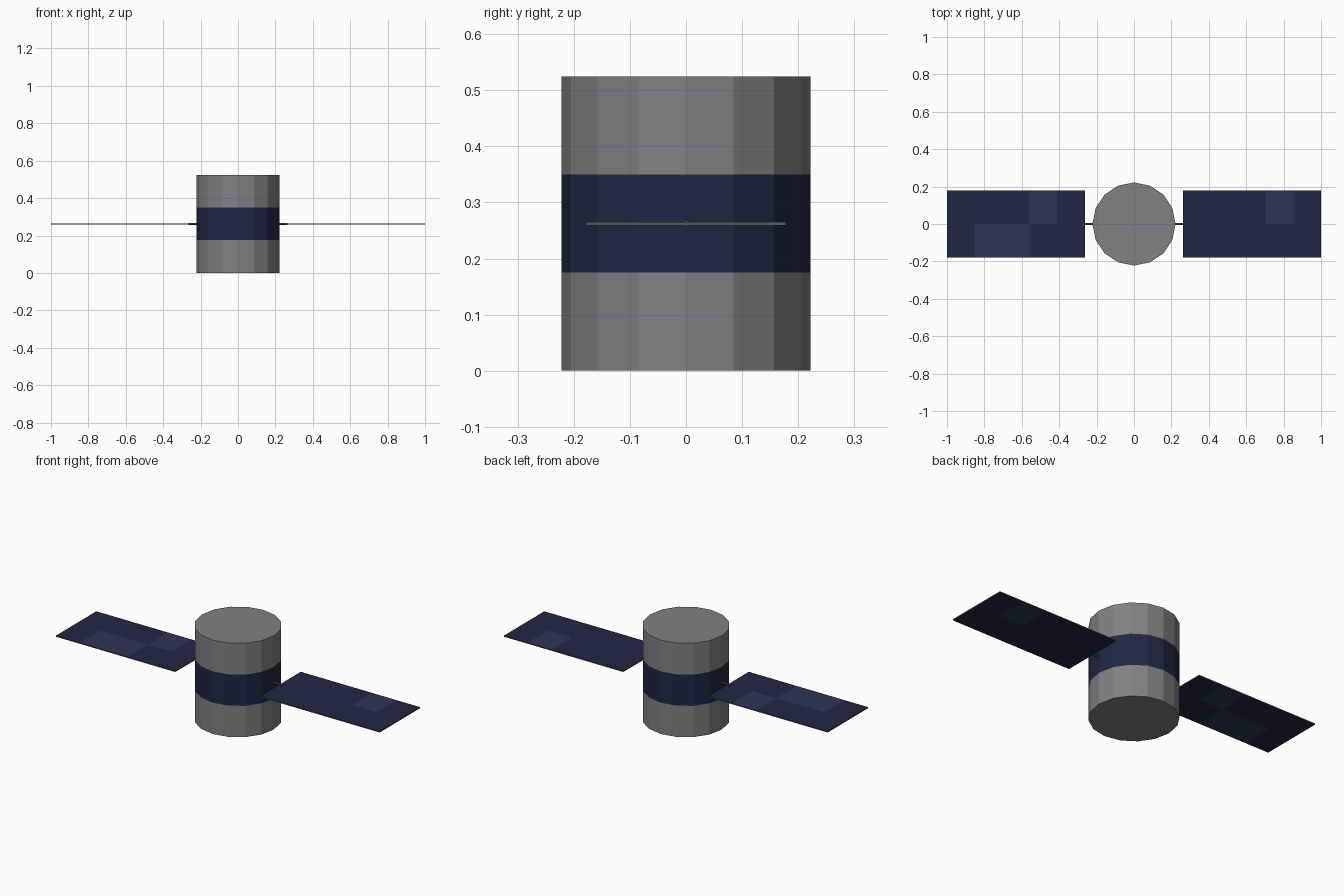
import bpy, bmesh
from math import radians
from mathutils import Matrix, Vector

if "Cube" in bpy.data.objects:
    bpy.data.objects.remove(bpy.data.objects["Cube"])

RADIUS, HEIGHT, SIDES = 0.222, 0.524, 16
MID = HEIGHT / 2
INNER, OUTER, HALF_Y, THICK = 0.263, 1.0, 0.178, 0.006
COLS, ROWS = 5, 2


def material(name, rgb):
    m = bpy.data.materials.new(name)
    m.diffuse_color = (*rgb, 1)
    m.use_nodes = True
    m.node_tree.nodes["Principled BSDF"].inputs["Base Color"].default_value = m.diffuse_color
    return m


GREY = material("grey", (0.22, 0.22, 0.23))
NAVY = material("navy", (0.016, 0.019, 0.055))
LIGHT = material("light_navy", (0.028, 0.036, 0.09))
DARK = material("dark_grey", (0.1, 0.1, 0.1))


def finish(name, bm, mats):
    bmesh.ops.recalc_face_normals(bm, faces=bm.faces)
    bm.normal_update()
    mesh = bpy.data.meshes.new(name)
    bm.to_mesh(mesh)
    bm.free()
    for m in mats:
        mesh.materials.append(m)
    ob = bpy.data.objects.new(name, mesh)
    bpy.context.collection.objects.link(ob)
    return ob


# Body drum, cut into three equal bands with a navy middle one
bm = bmesh.new()
bmesh.ops.create_cone(bm, cap_ends=True, segments=SIDES, radius1=RADIUS, radius2=RADIUS,
                      depth=HEIGHT, matrix=Matrix.Translation((0, 0, MID)))
for k in (1, 2):
    bmesh.ops.bisect_plane(bm, geom=bm.verts[:] + bm.edges[:] + bm.faces[:],
                           plane_co=(0, 0, HEIGHT * k / 3), plane_no=(0, 0, 1))
bm.normal_update()
for f in bm.faces:
    f.material_index = int(abs(f.normal.z) < 0.5 and
                           abs(f.calc_center_median().z - MID) < HEIGHT / 6)
finish("body", bm, [GREY, NAVY])


def solar_panel(name, side, light_cells):
    x0 = min(side * INNER, side * OUTER)
    width = OUTER - INNER
    centre = Vector((x0 + width / 2, 0, MID - THICK / 2))
    bm = bmesh.new()
    bmesh.ops.create_grid(bm, x_segments=COLS, y_segments=ROWS, size=0.5,
                          matrix=Matrix.Translation(centre)
                          @ Matrix.Diagonal((width, 2 * HALF_Y, 1, 1)))
    ext = bmesh.ops.extrude_face_region(bm, geom=bm.faces[:], use_keep_orig=True)
    top = [g for g in ext["geom"] if isinstance(g, bmesh.types.BMVert)]
    bmesh.ops.translate(bm, verts=top, vec=(0, 0, THICK))
    bm.normal_update()
    # Cells navy or lighter navy, thin rim grey
    for f in bm.faces:
        c = f.calc_center_median()
        cell = (int((c.x - x0) / width * COLS), int(c.y > 0))
        if abs(f.normal.z) < 0.5:
            f.material_index = 2
        else:
            f.material_index = int(cell in light_cells)
    finish(name, bm, [NAVY, LIGHT, DARK])


solar_panel("left_solar_panel", -1, {(1, 0), (2, 0), (3, 1)})
solar_panel("right_solar_panel", 1, {(3, 1)})

# Short struts joining the panels to the body
for name, side in (("left_strut", -1), ("right_strut", 1)):
    bm = bmesh.new()
    bmesh.ops.create_cone(bm, cap_ends=True, segments=8, radius1=0.006, radius2=0.006,
                          depth=0.06, matrix=Matrix.Translation((side * 0.235, 0, MID))
                          @ Matrix.Rotation(radians(90), 4, 'Y'))
    finish(name, bm, [DARK])
